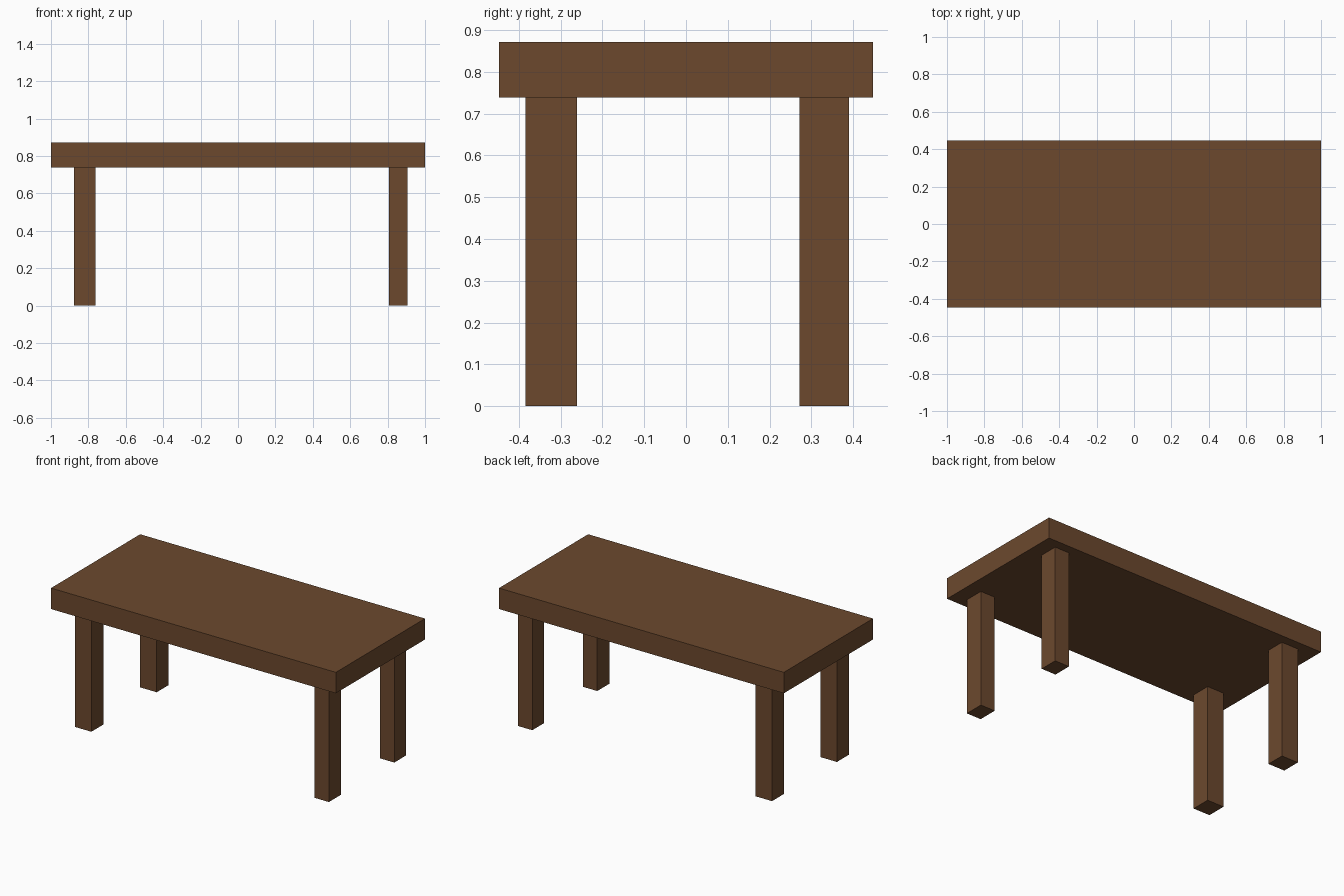
import bpy

if "Cube" in bpy.data.objects:
    bpy.data.objects.remove(bpy.data.objects["Cube"])

wood = bpy.data.materials.new("brown_wood")
wood.diffuse_color = (0.15, 0.066, 0.027, 1)
wood.use_nodes = True
wood.node_tree.nodes["Principled BSDF"].inputs["Base Color"].default_value = wood.diffuse_color


def box(name, x, y, z):
    """Axis-aligned box from (min, max) ranges."""
    ranges = (x, y, z)
    bpy.ops.mesh.primitive_cube_add(size=1, location=[(a + b) / 2 for a, b in ranges])
    ob = bpy.context.object
    ob.name = name
    ob.scale = [b - a for a, b in ranges]
    bpy.ops.object.transform_apply(location=False, rotation=False, scale=True)
    ob.data.materials.append(wood)
    return ob


# Thick table top
UNDERSIDE = 0.739
box("table_top", (-1, 1), (-0.447, 0.447), (UNDERSIDE, 0.872))

# Four legs, slightly uneven in thickness and placement
sides = {"left": (-0.877, -0.761), "right": (0.806, 0.907)}
ends = {"front": (-0.384, -0.261), "back": (0.272, 0.390)}
for end, y in ends.items():
    for side, x in sides.items():
        box(f"{end}_{side}_leg", x, y, (0, UNDERSIDE))
